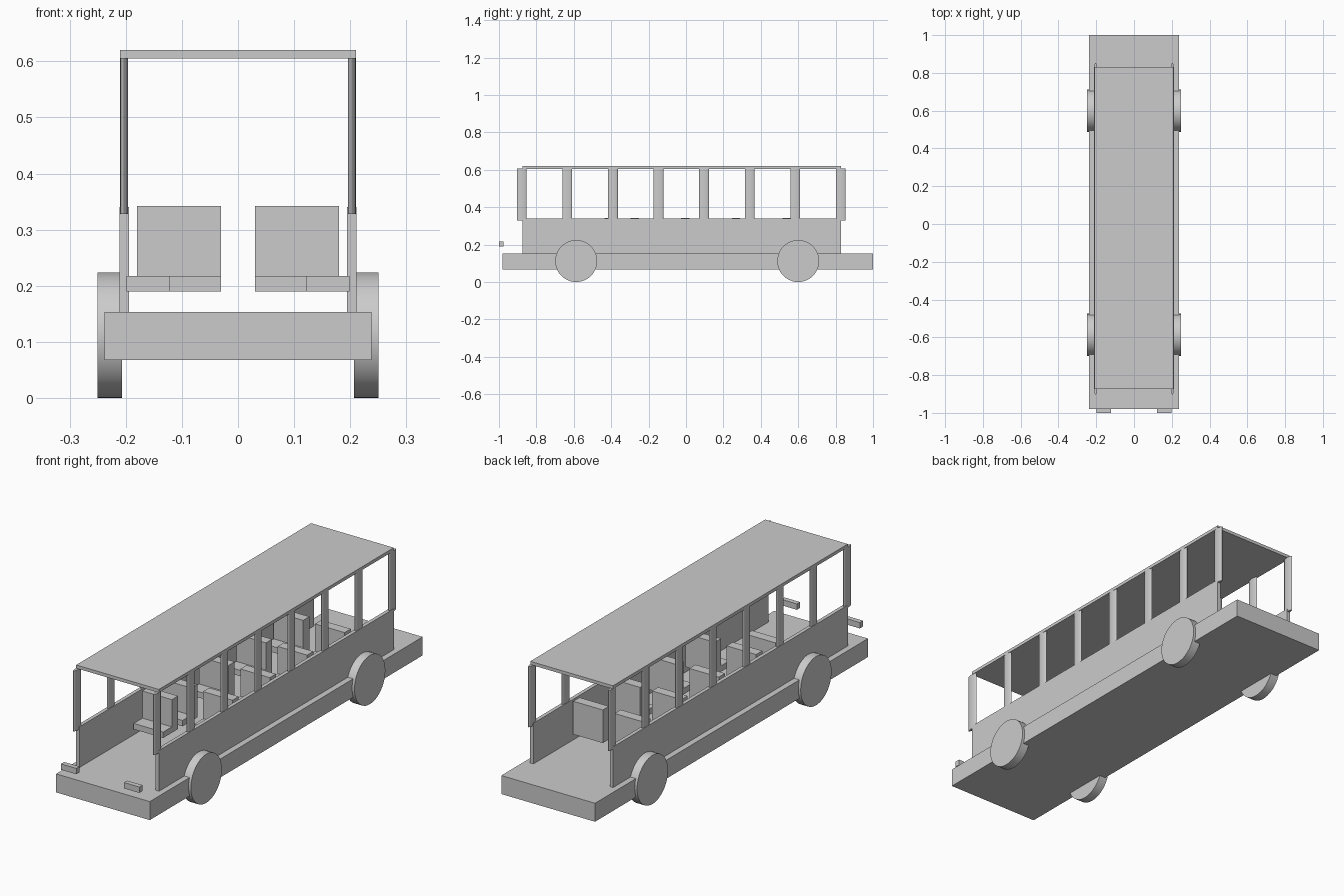
import bpy
import math

if "Cube" in bpy.data.objects:
    bpy.data.objects.remove(bpy.data.objects["Cube"])


def box(name, x, y, z):
    """Box from (min, max) ranges on each axis."""
    bpy.ops.mesh.primitive_cube_add(
        size=1, location=[(a + b) / 2 for a, b in (x, y, z)])
    ob = bpy.context.object
    ob.name = name
    ob.scale = [b - a for a, b in (x, y, z)]
    bpy.ops.object.transform_apply(location=False, rotation=False, scale=True)
    return ob


def cylinder(name, loc, scale, depth, verts, rot=(0, 0, 0)):
    """Smooth-sided cylinder, scaled to an oval cross-section if wanted."""
    bpy.ops.mesh.primitive_cylinder_add(
        vertices=verts, radius=1, depth=depth, location=loc, rotation=rot)
    ob = bpy.context.object
    ob.name = name
    ob.scale = (scale[0], scale[1], 1)
    bpy.ops.object.transform_apply(location=False, rotation=True, scale=True)
    bpy.ops.object.shade_smooth_by_angle(angle=math.radians(35))
    return ob


def seat(name, side, y):
    """Backrest with its front face at y, and a cushion ahead of it."""
    x = sorted((side * 0.03, side * 0.18))
    box(name + "_back", x, (y, y + 0.045), (0.19, 0.342))
    box(name + "_cushion", x, (y - 0.063, y), (0.19, 0.217))


# Chassis and roof
box("chassis", (-0.238, 0.238), (-0.98, 1.0), (0.068, 0.153))
box("roof", (-0.21, 0.21), (-0.874, 0.83), (0.605, 0.62))

for side, label in ((-1, "left"), (1, "right")):
    # Side wall
    box(label + "_wall", sorted((side * 0.194, side * 0.211)),
        (-0.874, 0.83), (0.153, 0.34))
    # Oval window pillars
    for i in range(8):
        cylinder(f"{label}_pillar_{i + 1}",
                 (side * 0.203, -0.878 + i * 0.2437, 0.467),
                 (0.007, 0.026), 0.278, 24)
    # Wheels
    for y, end in ((-0.587, "front"), (0.6, "rear")):
        cylinder(f"{label}_{end}_wheel", (side * 0.2285, y, 0.112),
                 (0.112, 0.112), 0.043, 48, (0, math.pi / 2, 0))
    # Front lamp
    box(label + "_lamp", sorted((side * 0.121, side * 0.199)),
        (-1.0, -0.977), (0.19, 0.217))
    # Passenger seats
    for i in range(4):
        seat(f"{label}_seat_{i + 1}", side, -0.297 + i * 0.271)

# Driver seat
seat("driver_seat", -1, -0.437)
